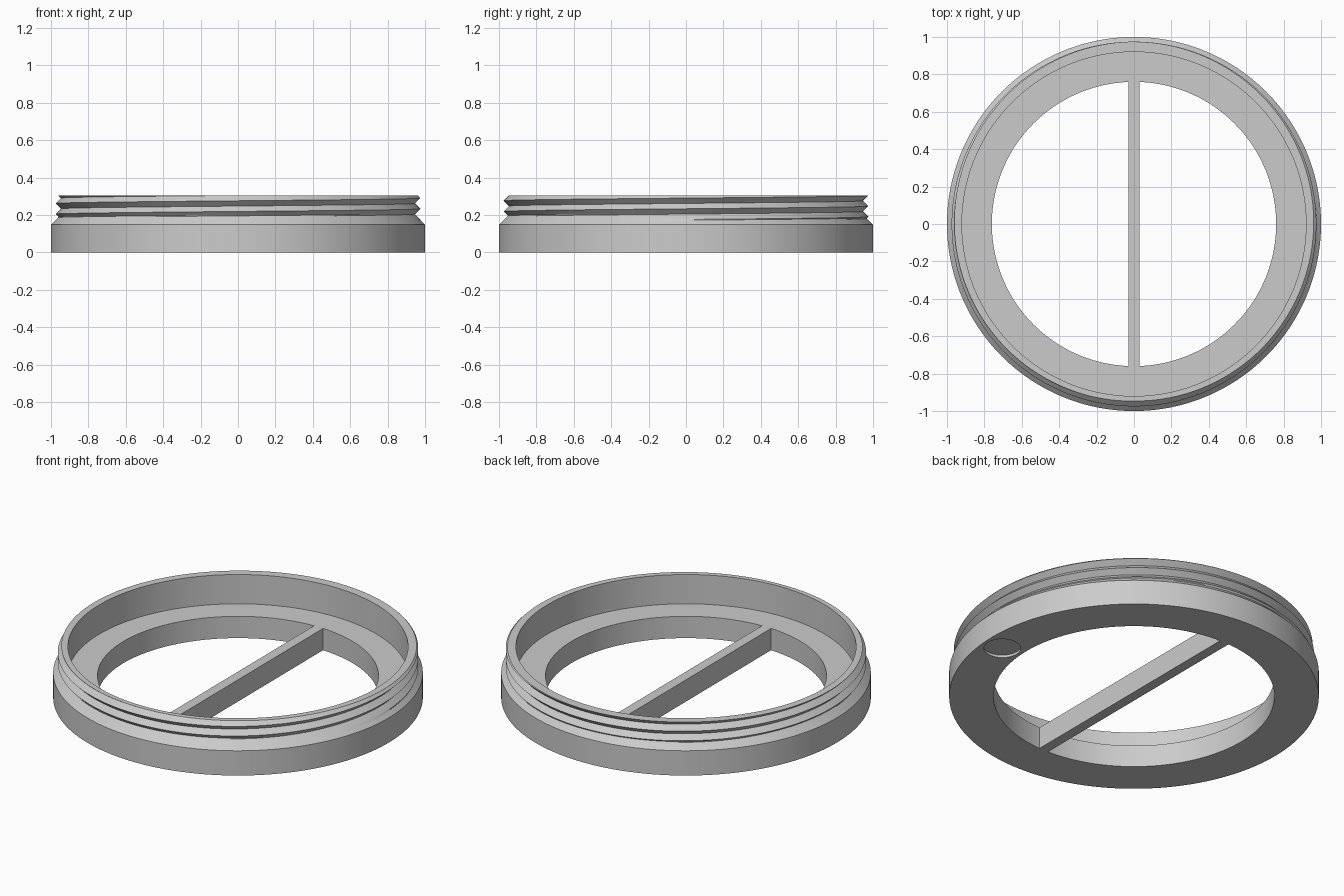
import bpy, bmesh
from math import sin, cos, pi

if "Cube" in bpy.data.objects:
    bpy.data.objects.remove(bpy.data.objects["Cube"])

SEGMENTS = 192
RIM_Z, SHOULDER_Z, FLOOR_Z = 0.305, 0.148, 0.13
OUTER_R, RIM_R, HOLE_R = 1.0, 0.92, 0.76
PITCH, CREST_R, CREST_Z = 0.057, 0.975, 0.1765
STEP = PITCH / 12

grey = bpy.data.materials.new("plain grey")
grey.use_nodes = True
colour = (0.6, 0.6, 0.6, 1)
grey.diffuse_color = colour
grey.node_tree.nodes["Principled BSDF"].inputs["Base Color"].default_value = colour


def make_object(name, bm):
    bmesh.ops.recalc_face_normals(bm, faces=bm.faces[:])
    mesh = bpy.data.meshes.new(name)
    bm.to_mesh(mesh)
    bm.free()
    mesh.materials.append(grey)
    obj = bpy.data.objects.new(name, mesh)
    bpy.context.collection.objects.link(obj)
    return obj


def threaded_radius(z, crest):
    # V-shaped thread, merged with the sloping shoulder below it
    offset = (z - crest + PITCH / 2) % PITCH - PITCH / 2
    return max(CREST_R - abs(offset), OUTER_R - (z - SHOULDER_Z))


def ring_profile(turn):
    # Closed section of the ring; the thread climbs one pitch per turn
    crest = CREST_Z + PITCH * turn
    section = [(RIM_R, RIM_Z), (RIM_R, FLOOR_Z), (HOLE_R, FLOOR_Z),
               (HOLE_R, 0), (OUTER_R, 0)]
    for k in range(-19, 29):
        z = min(max(crest + k * STEP, SHOULDER_Z), RIM_Z)
        section.append((threaded_radius(z, crest), z))
    return section


# Threaded ring with an inner ledge
bm = bmesh.new()
columns = []
for i in range(SEGMENTS + 1):
    a = 2 * pi * i / SEGMENTS
    columns.append([bm.verts.new((r * cos(a), r * sin(a), z))
                    for r, z in ring_profile(i / SEGMENTS)])
for a, b in zip(columns, columns[1:]):
    for j in range(len(a)):
        n = (j + 1) % len(a)
        bm.faces.new((a[j], b[j], b[n], a[n]))
bmesh.ops.remove_doubles(bm, verts=bm.verts[:], dist=0.00005)
bmesh.ops.dissolve_degenerate(bm, edges=bm.edges[:], dist=0.00005)
ring = make_object("threaded_ring", bm)

# Shallow round recess under the ring
bm = bmesh.new()
bmesh.ops.create_cone(bm, cap_ends=True, segments=48, radius1=0.1, radius2=0.1, depth=0.03)
bmesh.ops.translate(bm, verts=bm.verts[:], vec=(0.88, -0.06, 0))
cutter = make_object("recess_cutter", bm)
cutter.hide_render = True
cut = ring.modifiers.new("underside recess", 'BOOLEAN')
cut.operation = 'DIFFERENCE'
cut.solver = 'EXACT'
cut.object = cutter
bpy.ops.object.select_all(action='DESELECT')
bpy.context.view_layer.objects.active = ring
ring.select_set(True)
bpy.ops.object.modifier_apply(modifier=cut.name)
bpy.data.objects.remove(cutter)
bpy.ops.object.shade_smooth_by_angle(angle=pi / 6)

# Straight bar across the hole
bm = bmesh.new()
bmesh.ops.create_cube(bm, size=1)
bmesh.ops.scale(bm, verts=bm.verts[:], vec=(0.06, 2 * HOLE_R, FLOOR_Z))
bmesh.ops.translate(bm, verts=bm.verts[:], vec=(0, 0, FLOOR_Z / 2))
make_object("cross_bar", bm)
